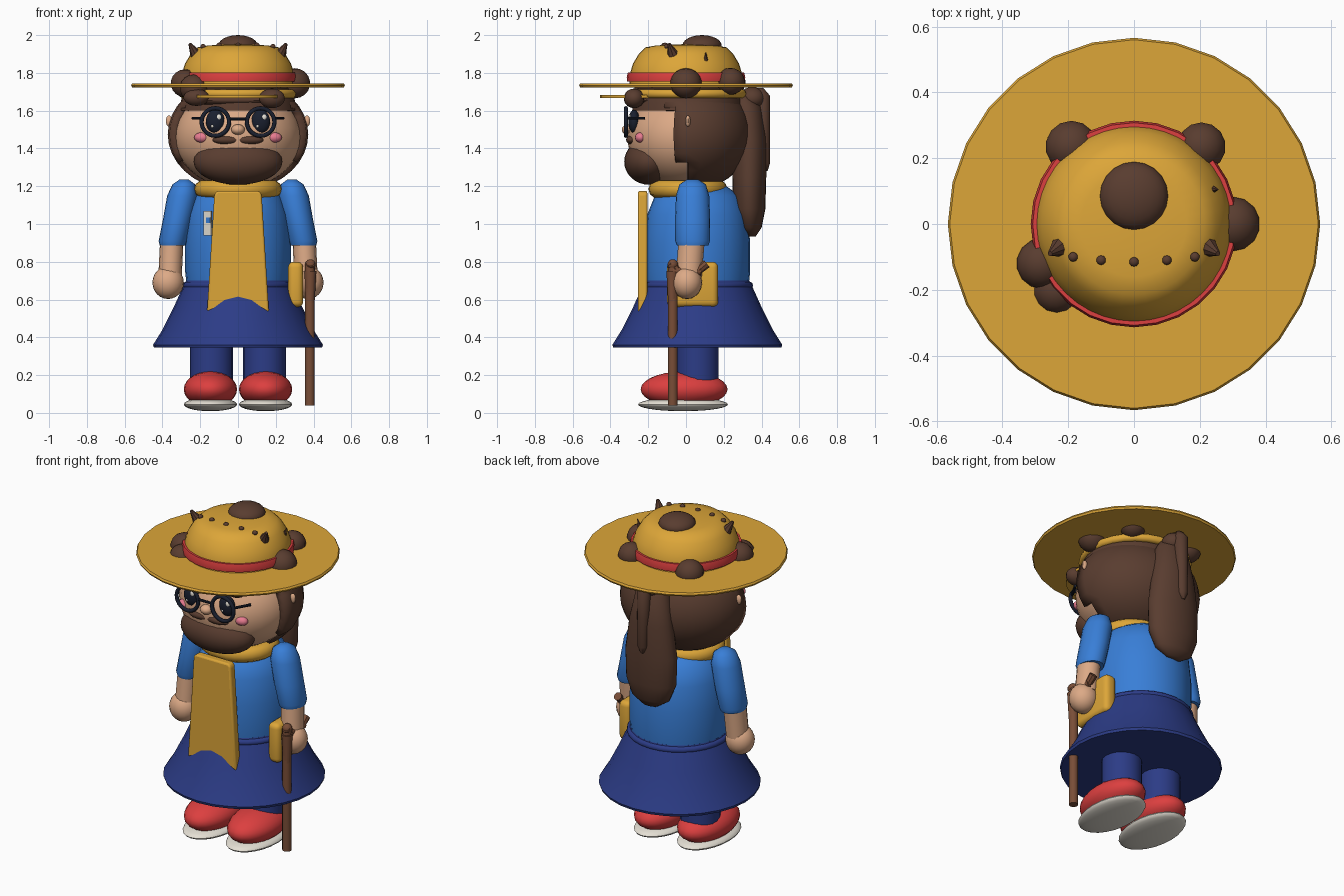
import bpy, bmesh, math
from mathutils import Vector, Matrix

if "Cube" in bpy.data.objects:
    bpy.data.objects.remove(bpy.data.objects["Cube"])


def paint(name, r, g, b):
    m = bpy.data.materials.new(name)
    m.use_nodes = True
    m.diffuse_color = (r, g, b, 1)
    m.node_tree.nodes["Principled BSDF"].inputs["Base Color"].default_value = (r, g, b, 1)
    return m


GOLD = paint("gold", .72, .38, .04)
BLUE = paint("shirt blue", .04, .21, .68)
NAVY = paint("navy", .025, .045, .24)
RED = paint("red", .72, .05, .05)
WHITE = paint("off white", .78, .74, .66)
SKIN = paint("skin", .72, .40, .24)
HAIR = paint("dark brown", .10, .046, .029)
WOOD = paint("wood brown", .19, .075, .038)
PINK = paint("pink", .80, .20, .28)
BLACK = paint("ink", .010, .014, .028)


def finish(bm, name, mat, angle=40):
    bmesh.ops.recalc_face_normals(bm, faces=bm.faces)
    me = bpy.data.meshes.new(name)
    bm.to_mesh(me)
    bm.free()
    me.materials.append(mat)
    ob = bpy.data.objects.new(name, me)
    bpy.context.collection.objects.link(ob)
    bpy.ops.object.select_all(action='DESELECT')
    ob.select_set(True)
    bpy.context.view_layer.objects.active = ob
    bpy.ops.object.shade_smooth_by_angle(angle=math.radians(angle))
    return ob


def ball(name, loc, size, mat, seg=20):
    bm = bmesh.new()
    bmesh.ops.create_uvsphere(bm, u_segments=seg, v_segments=seg // 2 + 2, radius=1)
    bmesh.ops.scale(bm, vec=Vector(size), verts=bm.verts)
    bmesh.ops.translate(bm, vec=Vector(loc), verts=bm.verts)
    return finish(bm, name, mat)


def loft(name, rings, mat, n=28, angle=40):
    """Stack horizontal elliptical rings given as (x, y, z, rx, ry)."""
    bm = bmesh.new()
    loops = []
    for x, y, z, rx, ry in rings:
        loops.append([bm.verts.new((x + rx * math.cos(i * math.tau / n),
                                    y + ry * math.sin(i * math.tau / n), z)) for i in range(n)])
    for a, b in zip(loops, loops[1:]):
        for i in range(n):
            j = (i + 1) % n
            bm.faces.new((a[i], a[j], b[j], b[i]))
    bm.faces.new(loops[0])
    bm.faces.new(loops[-1])
    return finish(bm, name, mat, angle)


def lathe(name, y, profile, mat, n=28, angle=40):
    return loft(name, [(0, y, z, r, r) for r, z in profile], mat, n, angle)


def ring(name, loc, R, r, mat, upright=False, flat=1.0):
    bpy.ops.mesh.primitive_torus_add(major_radius=R, minor_radius=r, major_segments=28,
                                     minor_segments=10, location=loc,
                                     rotation=(math.pi / 2 if upright else 0, 0, 0))
    ob = bpy.context.object
    ob.name = name
    ob.scale.y = flat
    ob.data.materials.append(mat)
    bpy.ops.object.shade_smooth()
    return ob


def rod(name, a, b, r1, r2, mat, n=12):
    a, b = Vector(a), Vector(b)
    bm = bmesh.new()
    bmesh.ops.create_cone(bm, cap_ends=True, segments=n, radius1=r1, radius2=r2, depth=(b - a).length)
    turn = Vector((0, 0, 1)).rotation_difference(b - a).to_matrix().to_4x4()
    bmesh.ops.transform(bm, matrix=Matrix.Translation((a + b) / 2) @ turn, verts=bm.verts)
    return finish(bm, name, mat)


def plate(name, outline, y0, y1, mat, bevel=0):
    """Extrude an x-z outline along y."""
    bm = bmesh.new()
    f = bm.faces.new([bm.verts.new((x, y0, z)) for x, z in outline])
    new = bmesh.ops.extrude_face_region(bm, geom=[f])["geom"]
    bmesh.ops.translate(bm, vec=(0, y1 - y0, 0), verts=[v for v in new if isinstance(v, bmesh.types.BMVert)])
    ob = finish(bm, name, mat, 30)
    if bevel:
        mod = ob.modifiers.new("soft edge", 'BEVEL')
        mod.width, mod.segments = bevel, 3
    return ob


def rect(x0, x1, z0, z1):
    return [(x0, z0), (x1, z0), (x1, z1), (x0, z1)]


# Body and skirt
lathe("torso", .06, [(.27, .66), (.28, .75), (.28, .9), (.265, 1.05), (.225, 1.15), (.14, 1.21)], BLUE)
lathe("skirt", .06, [(.445, .345), (.45, .36), (.40, .44), (.34, .56), (.295, .66), (.275, .70)], NAVY)
ring("waistband", (0, .06, .675), .275, .02, NAVY)
ring("scarf_collar", (0, .01, 1.185), .185, .047, GOLD, flat=.9)
wave = [(-.164, .535), (-.11, .55), (-.05, .575), (.02, .56), (.09, .565), (.164, .53)]
plate("scarf_panel", wave + [(.125, 1.16), (.11, 1.175), (-.11, 1.175), (-.125, 1.16)], -.255, -.205, GOLD, .012)
for badge, y, box, mat in (("badge", 0, rect(-.025, .025, -.065, .065), WHITE),
                           ("badge_mark", -.004, rect(-.005, .02, 0, .03), BLUE)):
    ob = plate(badge, box, y - .004, y + .004, mat)
    ob.location = (-.16, -.168, 1.005)
    ob.rotation_euler.z = math.radians(-35)

# Limbs and shoes
for s, side in ((1, "left_"), (-1, "right_")):
    loft(side + "sleeve", [(s * x, .035, z, rx, ry) for x, z, rx, ry in (
        (.285, 1.235, .025, .03), (.287, 1.21, .06, .07), (.295, 1.15, .08, .088),
        (.32, 1.02, .078, .093), (.345, .91, .075, .092), (.346, .885, .068, .083))], BLUE, 20, 60)
    loft(side + "forearm", [(s * .35, .03, .92, .062, .07), (s * .36, .015, .72, .062, .068)], SKIN, 16)
    ball(side + "hand", (s * .37, .005, .69), (.083, .08, .087), SKIN)
    lathe_leg = [(s * .14, .06, z, .113, .113) for z in (.15, .37)]
    loft(side + "leg", lathe_leg, NAVY, 20)
    ball(side + "shoe", (s * .146, -.01, .125), (.141, .23, .095), RED, 24)
    ball(side + "sole", (s * .146, -.016, .045), (.141, .238, .036), WHITE, 24)

# Pouch and walking stick
bm = bmesh.new()
bmesh.ops.create_cube(bm, size=1)
bmesh.ops.scale(bm, vec=(.08, .27, .24), verts=bm.verts)
bmesh.ops.translate(bm, vec=(.305, .035, .68), verts=bm.verts)
bmesh.ops.bevel(bm, geom=bm.edges[:], offset=.03, segments=4, affect='EDGES', profile=.5)
finish(bm, "pouch", GOLD)
rod("stick", (.38, -.07, .04), (.38, -.07, .78), .026, .026, WOOD)
rod("stick_grip", (.383, -.072, .40), (.383, -.072, .75), .012, .032, WOOD)
for y, y2 in ((-.085, -.03), (.11, .05)):
    rod("stick_fork", (.385, y, .79), (.385, y2, .74), .024, .02, WOOD, 8)
rod("stick_handle", (.385, -.07, .75), (.385, .08, .75), .024, .022, WOOD)
ball("stick_knob", (.383, -.07, .785), (.028, .028, .028), WOOD, 12)

# Head, face and beard
ball("head", (0, 0, 1.46), (.335, .31, .27), SKIN, 32)
ball("beard", (0, -.195, 1.33), (.235, .132, .122), HAIR, 28)
ball("nose", (0, -.305, 1.5), (.036, .035, .028), SKIN)
for s, side in ((1, "left_"), (-1, "right_")):
    ball(side + "moustache", (s * .06, -.285, 1.445), (.075, .032, .024), HAIR)
    ball(side + "cheek", (s * .19, -.24, 1.458), (.042, .03, .028), PINK, 16)
    ball(side + "eye", (s * .12, -.275, 1.543), (.05, .03, .062), BLACK)
    ball(side + "eye_glint", (s * .12 + .018, -.297, 1.565), (.014, .008, .016), WHITE, 10)
    ball(side + "eye_spark", (s * .12 - .016, -.298, 1.518), (.008, .006, .009), WHITE, 8)
    ring(side + "lens_rim", (s * .12, -.318, 1.54), .073, .011, BLACK, True)
    rod(side + "temple", (s * .185, -.318, 1.56), (s * .24, -.22, 1.56), .008, .008, BLACK, 8)
    ball(side + "ear", (s * .365, .01, 1.545), (.018, .014, .03), SKIN, 10)
rod("bridge", (-.05, -.32, 1.555), (.05, -.32, 1.555), .008, .008, BLACK, 8)

# Hair shell, open at the face
bm = bmesh.new()
bmesh.ops.create_uvsphere(bm, u_segments=28, v_segments=18, radius=1)
bmesh.ops.scale(bm, vec=(.372, .34, .30), verts=bm.verts)
bmesh.ops.translate(bm, vec=(0, .01, 1.475), verts=bm.verts)
gone = []
for f in bm.faces:
    c = f.calc_center_median()
    if (c.y < -.09 and c.z < 1.68) or (c.y < .02 and c.z < 1.33):
        gone.append(f)
bmesh.ops.delete(bm, geom=gone, context='FACES')
hair = finish(bm, "hair", HAIR)
thick = hair.modifiers.new("thickness", 'SOLIDIFY')
thick.thickness, thick.offset = .06, -1
lathe("hair_top", .01, [(.31, 1.60), (.30, 1.66), (.28, 1.72)], HAIR).scale.y = .95
ball("fringe", (-.03, -.2, 1.655), (.23, .085, .032), HAIR)

# Ponytail
loft("ponytail", [(0, .30, 1.70, .05, .04), (0, .32, 1.62, .10, .08), (0, .335, 1.45, .135, .09),
                  (0, .335, 1.25, .165, .09), (0, .335, 1.08, .16, .085), (0, .34, .98, .12, .06),
                  (0, .345, .935, .05, .025)], HAIR, 24, 70)
loft("ponytail_strand", [(0, .39, 1.72, .02, .02), (0, .405, 1.68, .04, .04), (0, .41, 1.5, .036, .036),
                         (0, .415, 1.32, .032, .03), (0, .42, 1.28, .012, .012)], HAIR, 14, 70)
ball("ponytail_knot", (0, .35, 1.665), (.075, .07, .06), HAIR)

# Hat
lathe("brim", 0, [(.56, 1.723), (.566, 1.734), (.56, 1.745)], GOLD, 28, 25)
lathe("crown", 0, [(.30, 1.73), (.296, 1.80), (.28, 1.85), (.25, 1.90), (.215, 1.935),
                   (.16, 1.945), (.08, 1.95), (.01, 1.952)], GOLD, 40, 60)
lathe("hat_band", 0, [(.312, 1.755), (.314, 1.778), (.308, 1.802)], RED, 28)
ring("inner_band", (0, .01, 1.69), .29, .024, GOLD)
loft("visor", [(0, -.25, 1.667, .225, .205), (0, -.25, 1.682, .225, .205)], GOLD, 28)
ball("hat_tuft", (0, .085, 1.945), (.104, .104, .055), HAIR)
for x, y in ((-.185, -.1), (-.1, -.11), (0, -.115), (.1, -.11), (.185, -.1)):
    ball("hat_bead", (x, y, 1.947 if abs(x) < .15 else 1.94), (.015, .015, .013), HAIR, 10)
for s in (-1, 1):
    rod("hat_spike", (s * .225, -.07, 1.90), (s * .255, -.09, 1.955), .03, .008, HAIR, 8)
rod("hat_thorn", (.24, .105, 1.865), (.255, .105, 1.91), .012, .002, HAIR, 6)

# Hair tufts around the hat
for x, y, z, r in ((-.19, .235, 1.75, .08), (.205, .235, 1.755, .075), (.30, 0, 1.745, .084),
                   (-.28, -.12, 1.745, .078), (-.235, -.2, 1.72, .075)):
    ball("side_tuft", (x, y, z), (r, r, r * .95), HAIR, 14)
ball("front_tuft", (.18, -.275, 1.665), (.07, .055, .052), HAIR, 14)
ball("front_tuft", (-.22, -.25, 1.67), (.07, .05, .045), HAIR, 14)
